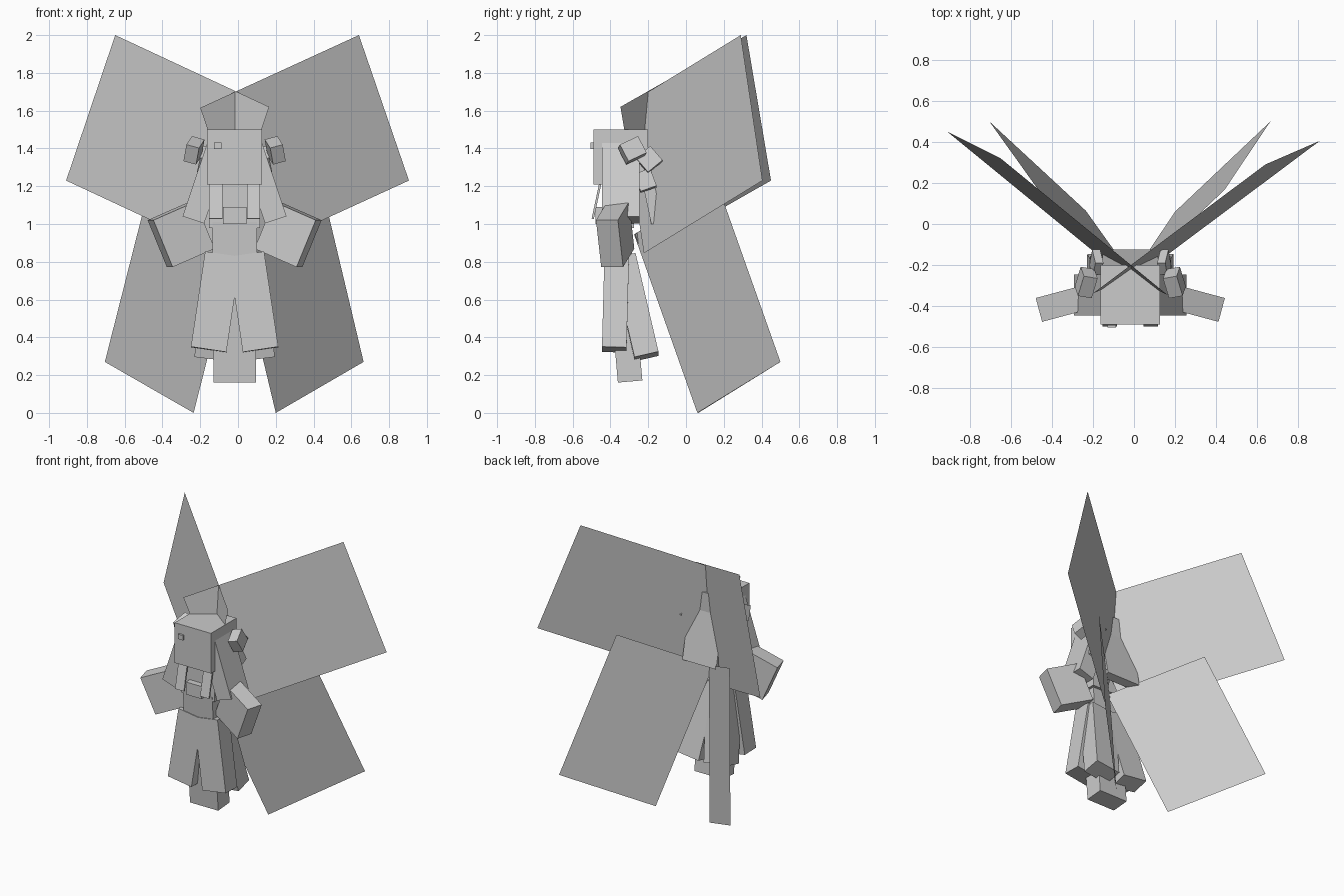
import bpy
import bmesh
from math import radians
from mathutils import Euler, Matrix, Vector

cube = bpy.data.objects.get("Cube")
if cube:
    bpy.data.objects.remove(cube, do_unlink=True)

grey = bpy.data.materials.new("plain_grey")
grey.use_nodes = True
grey.diffuse_color = (0.6, 0.6, 0.6, 1)
grey.node_tree.nodes["Principled BSDF"].inputs["Base Color"].default_value = (0.6, 0.6, 0.6, 1)

AXIS = -0.018  # centre line of the figure


def add_object(name, bm):
    mesh = bpy.data.meshes.new(name)
    bm.to_mesh(mesh)
    bm.free()
    mesh.materials.append(grey)
    obj = bpy.data.objects.new(name, mesh)
    bpy.context.collection.objects.link(obj)
    return obj


def box(name, centre, size, rot=(0, 0, 0)):
    """Box with its centre given relative to the figure's centre line."""
    x, y, z = centre
    turn = Euler([radians(a) for a in rot]).to_matrix().to_4x4()
    place = Matrix.Translation((x + AXIS, y, z)) @ turn @ Matrix.Diagonal((*size, 1))
    bm = bmesh.new()
    bmesh.ops.create_cube(bm, size=1, matrix=place)
    return add_object(name, bm)


def pair(name, centre, size, rot=(0, 0, 0)):
    """Mirrored left and right boxes."""
    x, y, z = centre
    rx, ry, rz = rot
    box("left_" + name, centre, size, rot)
    box("right_" + name, (-x, y, z), size, (rx, -ry, -rz))


def wing(name, root, tip, end):
    """Flat parallelogram through three corners."""
    a, b, c = Vector(root), Vector(tip), Vector(end)
    bm = bmesh.new()
    bm.faces.new([bm.verts.new(p) for p in (a, b, c, a + c - b)])
    return add_object(name, bm)


# Wings, crossing behind the head and back
wing("left_upper_wing", (-0.2, -0.338, 1.615), (0.64, 0.29, 2.0), (0.905, 0.405, 1.23))
wing("right_upper_wing", (0.165, -0.347, 1.62), (-0.65, 0.32, 2.0), (-0.91, 0.45, 1.23))
wing("left_lower_wing", (0.2, 0.06, 0.0), (0.665, 0.5, 0.27), (0.44, 0.165, 1.215))
wing("right_lower_wing", (-0.235, 0.065, 0.0), (-0.705, 0.5, 0.27), (-0.465, 0.165, 1.215))

# Head and hair
box("head", (0, -0.345, 1.355), (0.29, 0.29, 0.29))
box("hair_clip", (-0.09, -0.498, 1.415), (0.04, 0.014, 0.035))
box("back_hair", (0, -0.2, 1.22), (0.27, 0.06, 0.44), (12, 0, 0))
pair("front_lock", (0.1, -0.474, 1.12), (0.07, 0.012, 0.19), (-12, 0, 0))
pair("hair_bow", (0.215, -0.285, 1.39), (0.07, 0.11, 0.1), (25, -15, 10))
pair("upper_tuft", (0.165, -0.195, 1.34), (0.04, 0.1, 0.1), (40, -12, 0))
pair("lower_tuft", (0.17, -0.215, 1.23), (0.04, 0.09, 0.1), (20, -12, 0))

# Torso
box("chest", (0, -0.355, 1.1), (0.27, 0.16, 0.24))
box("chest_bow", (0, -0.455, 1.045), (0.125, 0.05, 0.09))
box("waist", (0, -0.36, 0.91), (0.235, 0.14, 0.21), (4, 0, 0))

# Arms with wide sleeves
pair("upper_arm", (0.145, -0.345, 1.24), (0.12, 0.2, 0.46), (0, -18.5, 0))
pair("sleeve", (0.283, -0.375, 0.945), (0.25, 0.12, 0.27), (0, 23, -15))

# Skirt panels and legs
pair("front_skirt", (0.1, -0.373, 0.587), (0.19, 0.13, 0.51), (-1.5, -8.5, 0))
pair("rear_skirt", (0.085, -0.27, 0.56), (0.19, 0.13, 0.54), (13, -7, 0))
box("legs", (0, -0.325, 0.5), (0.225, 0.13, 0.67), (5, 0, 0))
